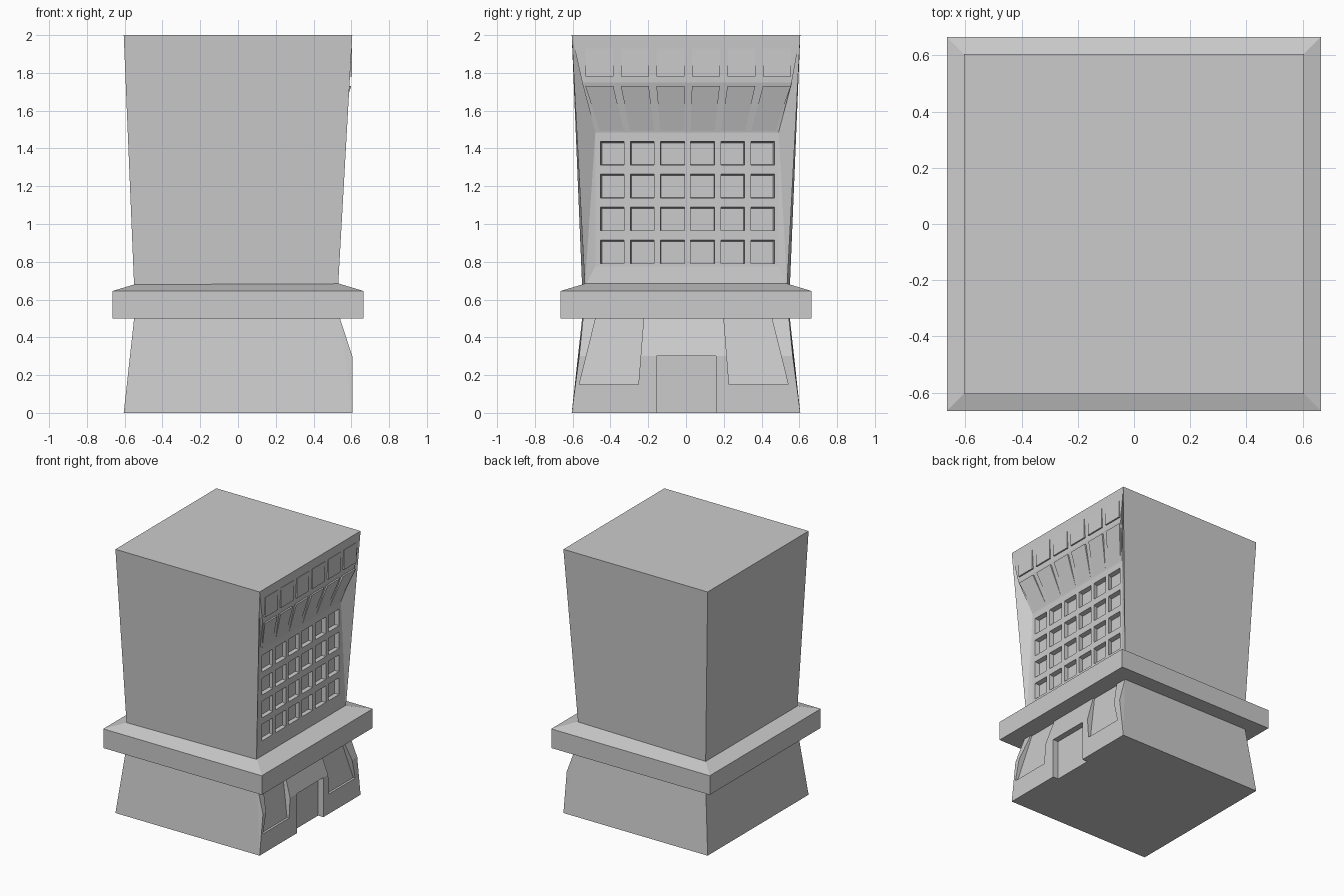
import bpy, bmesh

if "Cube" in bpy.data.objects:
    bpy.data.objects.remove(bpy.data.objects["Cube"])

QUADS = [(0, 1, 2, 3), (4, 5, 6, 7), (0, 1, 5, 4), (1, 2, 6, 5), (2, 3, 7, 6), (3, 0, 4, 7)]


def make(name, verts, faces):
    me = bpy.data.meshes.new(name)
    me.from_pydata(verts, [], faces)
    bm = bmesh.new()
    bm.from_mesh(me)
    bmesh.ops.recalc_face_normals(bm, faces=bm.faces)
    bm.to_mesh(me)
    bm.free()
    ob = bpy.data.objects.new(name, me)
    bpy.context.collection.objects.link(ob)
    return ob


def lofts(name, pairs):
    """Several six-sided solids, each joining two four-point rings."""
    verts, faces = [], []
    for a, b in pairs:
        n = len(verts)
        verts += a + b
        faces += [tuple(n + i for i in f) for f in QUADS]
    return make(name, verts, faces)


def cut(ob, cutter):
    mod = ob.modifiers.new("recess", 'BOOLEAN')
    mod.operation = 'DIFFERENCE'
    mod.solver = 'EXACT'
    mod.object = cutter
    bpy.context.view_layer.objects.active = ob
    bpy.ops.object.modifier_apply(modifier=mod.name)
    bpy.data.objects.remove(cutter)


def square(h, z):
    return [(-h, -h, z), (h, -h, z), (h, h, z), (-h, h, z)]


def rect(x, y0, y1, z0, z1):
    return [(x, y0, z0), (x, y1, z0), (x, y1, z1), (x, y0, z1)]


# Ground floor: tapered block with an upright entrance front on +x
base = make("ground_floor",
            square(.605, 0) +
            [(-.55, -.55, .5), (.54, -.545, .5), (.54, .545, .5), (-.55, .55, .5),
             (.605, -.565, .3), (.605, .565, .3), (.54, -.49, .5), (.54, .48, .5)],
            [(0, 3, 2, 1), (4, 5, 10, 11, 6, 7), (0, 1, 5, 4), (2, 3, 7, 6), (3, 0, 4, 7),
             (1, 2, 9, 8), (8, 9, 11, 10), (1, 8, 5), (8, 10, 5), (2, 6, 9), (9, 6, 11)])

# Doorway and the two sloping shop windows
pairs = [(rect(.56, -.155, .16, -.05, .3), rect(.7, -.155, .16, -.05, .3))]
for s in (-1, 1):
    def ring(dx):
        return [(.588 + dx, s * .24 - .012, .15), (.588 + dx, s * .553 - .012, .15),
                (.527 + dx, s * .465 - .012, .505), (.527 + dx, s * .212 - .012, .505)]
    pairs.append((ring(0), ring(.15)))
cut(base, lofts("entrance_cutter", pairs))

# Ledge with a bevelled top
h = [square(.665, .5), square(.665, .645), square(.535, .684)]
make("ledge", h[0] + h[1] + h[2],
     [(3, 2, 1, 0), (8, 9, 10, 11)] +
     [(r + i, r + (i + 1) % 4, r + 4 + (i + 1) % 4, r + 4 + i) for r in (0, 4) for i in range(4)])

# Tower: flares upward, with a dished window front on +x
tower = make("tower",
             [(-.55, -.55, .67), (.53, -.535, .67), (.53, .535, .67), (-.55, .55, .67)] +
             square(.605, 2) +
             rect(.52, -.48, .49, .775, 1.485) +
             [(.591, -.55, 1.75), (.591, .56, 1.75)],
             [(0, 3, 2, 1), (4, 5, 6, 7), (0, 1, 5, 4), (2, 3, 7, 6), (3, 0, 4, 7),
              (8, 9, 10, 11), (1, 2, 9, 8), (11, 10, 13, 12), (12, 13, 6, 5),
              (5, 12, 11), (6, 10, 13), (1, 8, 11), (1, 11, 5), (2, 10, 9), (2, 6, 10)])

# Four rows of six recessed windows
pairs = []
for r in range(4):
    z = .79 + .174 * r
    for c in range(6):
        y = .008 + (c - 2.5) * .16
        y0, y1 = y - .063, y + .063
        k = .98
        pairs.append((rect(.488, y0 * k, y1 * k, z + .002, z + .118),
                      rect(.525, y0, y1, z, z + .127)))
cut(tower, lofts("window_cutter", pairs))

# Sloping panels and the top row of raised panes
slopes, panes = [], []
for c in range(6):
    yt, yb = .011 + (c - 2.5) * .188, .008 + (c - 2.5) * .16
    outer = [(.521, yb - .063, 1.49), (.521, yb + .063, 1.49),
             (.599, yt + .074, 1.73), (.599, yt - .074, 1.73)]
    slopes.append(([(x - .03, y, z) for x, y, z in outer], outer))
    panes.append((rect(.575, yt - .074, yt + .074, 1.78, 1.93),
                  rect(.604, yt - .074, yt + .074, 1.78, 1.93)))
lofts("sloping_panels", slopes)
lofts("top_panes", panes)
